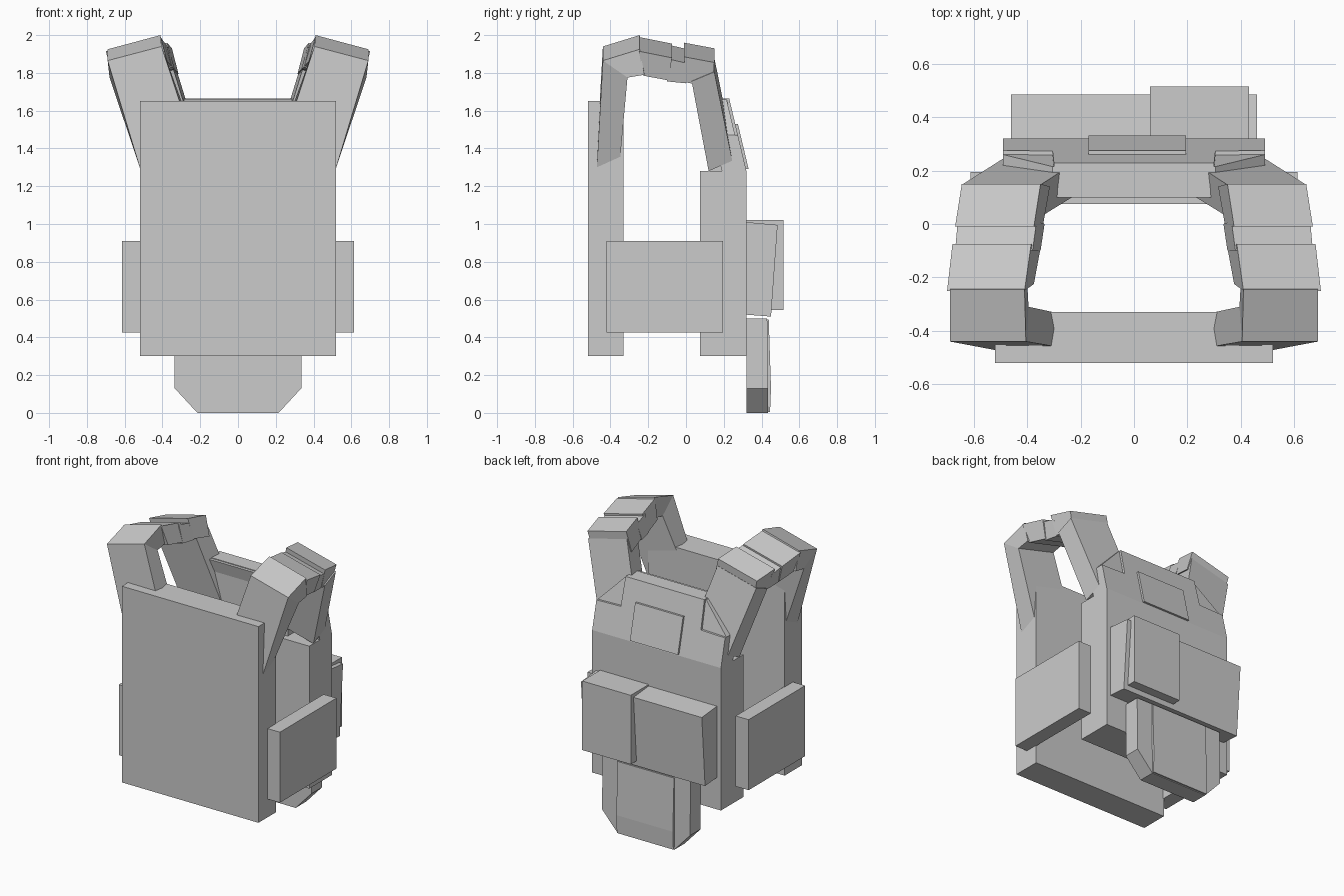
import bpy, bmesh

if "Cube" in bpy.data.objects:
    bpy.data.objects.remove(bpy.data.objects["Cube"])


def loft(name, rings):
    """Skin a list of equal-sized point rings and cap both ends."""
    bm = bmesh.new()
    vs = [[bm.verts.new(p) for p in r] for r in rings]
    n = len(vs[0])
    for a, b in zip(vs, vs[1:]):
        for i in range(n):
            j = (i + 1) % n
            bm.faces.new((a[i], a[j], b[j], b[i]))
    bm.faces.new(vs[0][::-1])
    bm.faces.new(vs[-1])
    bmesh.ops.recalc_face_normals(bm, faces=bm.faces)
    me = bpy.data.meshes.new(name)
    bm.to_mesh(me)
    bm.free()
    ob = bpy.data.objects.new(name, me)
    bpy.context.collection.objects.link(ob)
    return ob


def box(name, x0, x1, y0, y1, z0, z1):
    ring = lambda z: [(x0, y0, z), (x1, y0, z), (x1, y1, z), (x0, y1, z)]
    return loft(name, [ring(z0), ring(z1)])


def side_profile(name, x0, x1, pts):
    """Extrude a (y, z) profile along x."""
    return loft(name, [[(x, y, z) for y, z in pts] for x in (x0, x1)])


def outline(name, pts, y0, y1):
    """Extrude an (x, z) outline between two depths, each a function of z."""
    return loft(name, [[(x, f(z), z) for x, z in pts] for f in (y0, y1)])


def mirrored(half):
    return half + [(-x, z) for x, z in reversed(half)]


# Torso panels
box("front_plate", -.52, .52, -.52, -.33, .30, 1.65)
box("rear_plate", -.49, .49, .075, .32, .30, 1.28)

# Leaning upper yoke: thick core, chamfered panel, stepped cover and patch
lean = lambda z: .32 - .237 * (z - 1.28)
side_profile("yoke_core", -.295, .295,
             [(.12, 1.28), (.12, 1.665), (.225, 1.665), (.30, 1.28)])
outline("yoke_panel", mirrored([(.49, 1.28), (.49, 1.47), (.305, 1.66)]),
        lambda z: lean(z) - .13, lambda z: lean(z) - .015)
outline("yoke_cover", mirrored([(.49, 1.28), (.49, 1.47), (.305, 1.475), (.30, 1.665)]),
        lambda z: lean(z) - .045, lean)
outline("yoke_patch", [(-.17, 1.29), (.195, 1.29), (.195, 1.53), (-.17, 1.53)],
        lambda z: lean(z) - .01, lambda z: lean(z) + .014)

# Rear pouches
side_profile("wide_pouch", -.46, .46, [(.32, .52), (.45, .51), (.485, .995), (.32, 1.01)])
side_profile("small_pouch", .06, .43, [(.32, .545), (.515, .545), (.515, 1.02), (.32, 1.02)])

# Hanging lower pouch with a raised centre
outline("hanging_pouch", mirrored([(.215, 0), (.335, .13), (.335, .50)]),
        lambda z: .32, lambda z: .435 - .01 * z)
side_profile("hanging_pouch_centre", -.215, .215,
             [(.33, .005), (.445, .005), (.45, .13), (.438, .495), (.33, .495)])


def strap(name, sections, s, shift):
    """Section: upper y, z, lower y, z (inner edge), inner x, outer x."""
    rings = []
    for yo, zo, yi, zi, xi, xo in sections:
        rings.append([(s * xi, yo, zo), (s * xo, yo, zo - .075),
                      (s * (xo - shift), yi, zi - .075), (s * (xi - shift), yi, zi)])
    loft(name, rings)


# Shoulder straps in overlapping segments, and side pouches
segments = {
    "strap_front": (0.01, [(-.472, 1.375, -.35, 1.405, .22, .52),
                           (-.44, 1.94, -.31, 1.85, .405, .69),
                           (-.245, 2.0, -.22, 1.865, .41, .69)]),
    "shoulder_pad_a": (.035, [(-.25, 1.99, -.225, 1.86, .41, .70),
                              (-.075, 1.955, -.09, 1.835, .385, .68)]),
    "shoulder_pad_b": (.03, [(-.10, 1.95, -.10, 1.83, .38, .67),
                             (.01, 1.925, .0, 1.82, .365, .66)]),
    "shoulder_pad_c": (.035, [(-.01, 1.96, 0, 1.825, .375, .67),
                              (.15, 1.93, .14, 1.795, .35, .645)]),
    "strap_rear": (.0, [(.15, 1.88, .03, 1.83, .345, .64),
                        (.245, 1.41, .12, 1.355, .20, .49)]),
}
for side, s in (("right", 1), ("left", -1)):
    for part, (shift, secs) in segments.items():
        strap(f"{part}_{side}", secs, s, shift)
    box(f"side_pouch_{side}", s * .515, s * .613, -.42, .195, .425, .91)
